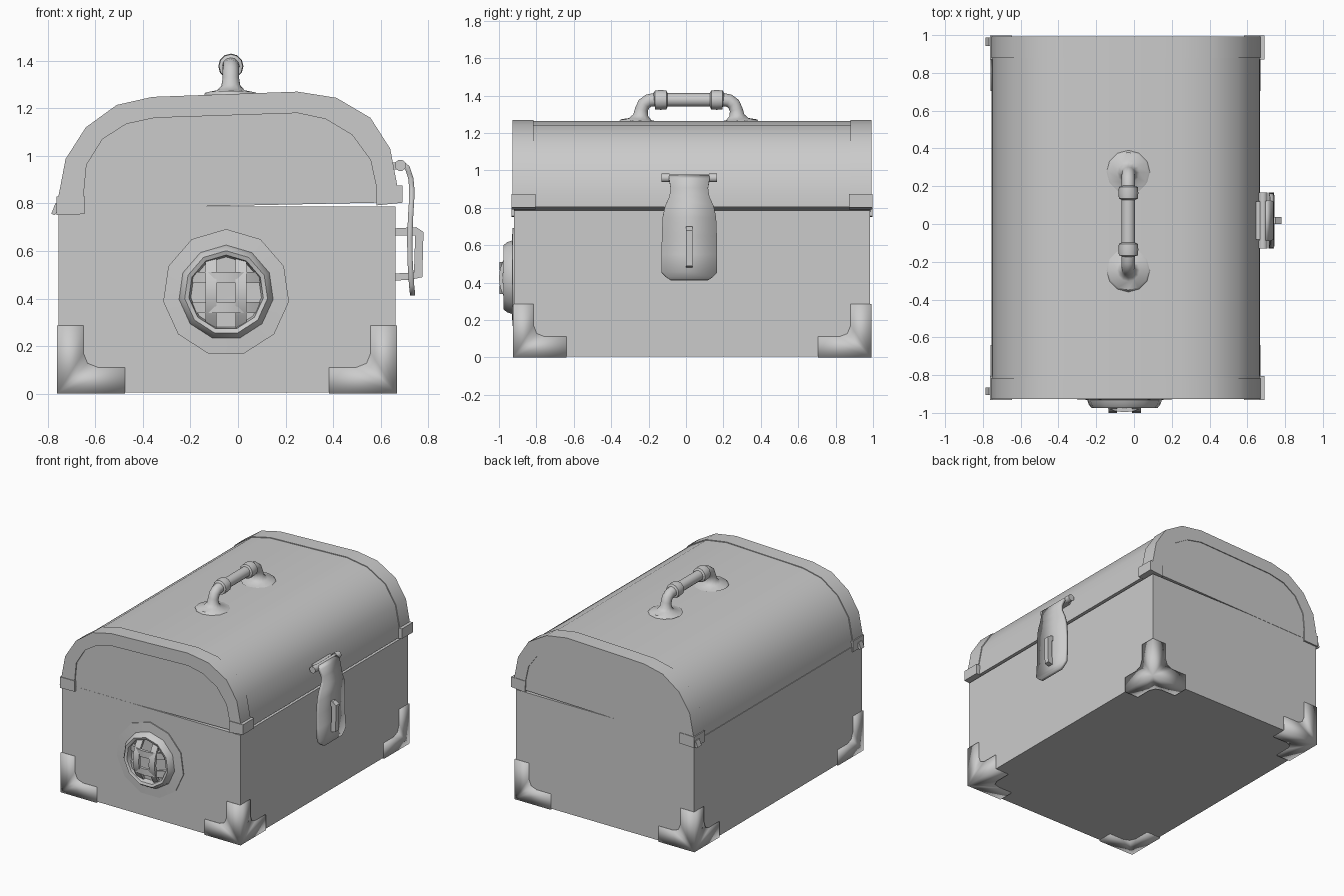
import bpy, bmesh
from math import radians, pi, cos, sin
from mathutils import Vector, Matrix

if "Cube" in bpy.data.objects:
    bpy.data.objects.remove(bpy.data.objects["Cube"])


def finish(name, bm, angle=35):
    bmesh.ops.remove_doubles(bm, verts=bm.verts, dist=0.0002)
    bmesh.ops.recalc_face_normals(bm, faces=bm.faces)
    me = bpy.data.meshes.new(name)
    bm.to_mesh(me)
    bm.free()
    me.shade_smooth()
    me.set_sharp_from_angle(angle=radians(angle))
    ob = bpy.data.objects.new(name, me)
    bpy.context.collection.objects.link(ob)
    return ob


def prism(name, pts, axis, lo, hi, angle=35):
    """Extrude a 2D outline along x, y or z between lo and hi."""
    place = {'x': lambda u, v, t: (t, u, v),
             'y': lambda u, v, t: (u, t, v),
             'z': lambda u, v, t: (u, v, t)}[axis]
    bm = bmesh.new()
    a = [bm.verts.new(place(u, v, lo)) for u, v in pts]
    b = [bm.verts.new(place(u, v, hi)) for u, v in pts]
    n = len(pts)
    bm.faces.new(a)
    bm.faces.new(b[::-1])
    for i in range(n):
        j = (i + 1) % n
        bm.faces.new((a[i], b[i], b[j], a[j]))
    return finish(name, bm, angle)


def box(name, x0, x1, y0, y1, z0, z1):
    return prism(name, [(x0, z0), (x1, z0), (x1, z1), (x0, z1)], 'y', y0, y1)


def tube(name, path, sides=12):
    """Skin a path in a yz plane; path holds (x, y, z, radius)."""
    bm = bmesh.new()
    pts = [Vector(p[:3]) for p in path]
    rings = []
    for i, p in enumerate(pts):
        d = (pts[min(i + 1, len(pts) - 1)] - pts[max(i - 1, 0)]).normalized()
        s = Vector((1, 0, 0))
        t = d.cross(s)
        rings.append([bm.verts.new(p + path[i][3] * (s * cos(k * 2 * pi / sides) + t * sin(k * 2 * pi / sides)))
                      for k in range(sides)])
    for r, q in zip(rings, rings[1:]):
        for k in range(sides):
            m = (k + 1) % sides
            bm.faces.new((r[k], r[m], q[m], q[k]))
    bm.faces.new(rings[0])
    bm.faces.new(rings[-1])
    return finish(name, bm, 45)


Y0, Y1 = -0.92, 0.985
X0, X1 = -0.755, 0.663

# box body
box("body", X0, X1, Y0, Y1, 0.006, 0.787)

# slightly raised domed lid
outer = [(-0.757, 0.775), (-0.755, 0.83), (-0.725, 0.987), (-0.64, 1.12), (-0.51, 1.214), (-0.36, 1.248),
         (0.25, 1.27), (0.414, 1.244), (0.557, 1.16), (0.64, 1.03), (0.67, 0.874), (0.672, 0.805)]
inner = [(-0.65, 0.777), (-0.65, 0.828), (-0.637, 0.962), (-0.57, 1.07), (-0.47, 1.134), (-0.35, 1.16),
         (0.25, 1.18), (0.368, 1.155), (0.48, 1.088), (0.557, 0.983), (0.582, 0.87), (0.583, 0.803)]
lid = [(-0.043 + (x + 0.043) * 0.992, 0.79 + (z - 0.79) * 0.989) for x, z in outer]
prism("lid", lid, 'y', Y0 + 0.001, Y1 + 0.002)

# lid end bands and their feet
for tag, a, b, fa, fb in (("front", -0.927, -0.815, -0.932, -0.805), ("back", 0.88, 0.993, 0.872, 0.997)):
    prism(tag + "_lid_band", outer + inner[::-1], 'y', a, b)
    prism(tag + "_left_band_foot", [(-0.763, 0.752), (-0.645, 0.755), (-0.646, 0.832), (-0.763, 0.83)], 'y', fa, fb)
    prism(tag + "_right_band_foot", [(0.583, 0.792), (0.692, 0.803), (0.692, 0.875), (0.583, 0.873)], 'y', fa, fb)

# rear hinge clips
for tag, a, b in (("front", -0.905, -0.865), ("back", 0.943, 0.988)):
    prism(tag + "_hinge_clip", [(-0.772, 0.75), (-0.755, 0.77), (-0.755, 0.80), (-0.768, 0.80), (-0.785, 0.757)],
          'y', a, b)

# bottom corner guards: three folded L plates each
L, W, C = 0.28, 0.105, 0.165
ell = [(0, 0), (L, 0), (L, W), (C, W), (0.122, 0.122), (W, C), (W, L), (0, L)]
for tag, ox, sx, oy, sy in (("front_left", X0, 1, Y0, 1), ("front_right", X1, -1, Y0, 1),
                            ("back_left", X0, 1, Y1, -1), ("back_right", X1, -1, Y1, -1)):
    bm = bmesh.new()
    for f in (lambda u, v: (u, v, 0), lambda u, v: (u, 0, v), lambda u, v: (0, u, v)):
        vs = []
        for u, v in ell:
            x, y, z = f(u, v)
            vs.append(bm.verts.new((ox + sx * x, oy + sy * y, 0.006 + z)))
        bm.faces.new(vs)
    ob = finish(tag + "_corner_guard", bm, 120)
    mod = ob.modifiers.new("thickness", 'SOLIDIFY')
    mod.thickness, mod.offset, mod.use_even_offset = 0.012, 0, True

# carrying handle with flared feet and collars
HX = -0.03
half = [(-0.245, 1.258, 0.115), (-0.245, 1.266, 0.105), (-0.244, 1.274, 0.06), (-0.242, 1.295, 0.04),
        (-0.238, 1.325, 0.035), (-0.225, 1.355, 0.035), (-0.2, 1.373, 0.035), (-0.17, 1.377, 0.036),
        (-0.166, 1.377, 0.05), (-0.135, 1.377, 0.053), (-0.105, 1.377, 0.05), (-0.098, 1.377, 0.036)]
left = [(HX, y, z, r) for y, z, r in half]
right = [(HX, 0.03 - y, z, r) for y, z, r in half[::-1]]
tube("handle", left + right)

# round vent on the front: flange, raised ring and recess
VX, VZ, N = -0.05, 0.425, 11
bm = bmesh.new()
prof = [(0.267, -0.915), (0.267, -0.927), (0.2, -0.931), (0.192, -0.955), (0.176, -0.975),
        (0.158, -0.968), (0.15, -0.928), (0.0, -0.926)]
vs = [bm.verts.new((VX, y, VZ + r)) for r, y in prof]
es = [bm.edges.new(e) for e in zip(vs, vs[1:])]
bmesh.ops.spin(bm, geom=vs + es, cent=(VX, 0, VZ), axis=(0, 1, 0), angle=2 * pi, steps=N)
finish("vent_ring", bm, 45)


# domed lattice over the vent
def dome(t, d):
    return -0.944 - 0.067 * (1 - (t * t + d * d) / 0.0256)


ts = [-0.148 + 0.296 * i / 6 for i in range(7)]
for i, d in enumerate((-0.063, 0.063)):
    front = [(t, dome(t, d)) for t in ts]
    back = [(t, y + 0.02) for t, y in front[::-1]]
    loop = front + back
    c = VX + d
    prism(f"vent_upright_{i}", [(y, VZ + t) for t, y in loop], 'x', c - 0.023, c + 0.023)
    c = VZ + d
    prism(f"vent_crossbar_{i}", [(VX + t, y + 0.004) for t, y in loop], 'z', c - 0.023, c + 0.023)

# latch plate: rows of x, z and half width
CY = 0.018
rows = [(0.69, 0.968, 0.108), (0.712, 0.95, 0.108), (0.727, 0.905, 0.1), (0.731, 0.86, 0.107),
        (0.73, 0.81, 0.13), (0.726, 0.75, 0.143), (0.722, 0.65, 0.147), (0.724, 0.55, 0.149),
        (0.73, 0.455, 0.149), (0.733, 0.43, 0.125), (0.734, 0.413, 0.1)]
bm = bmesh.new()
strip = [[bm.verts.new((x, CY + s * w, z)) for s in (-1, 1)] for x, z, w in rows]
for p, q in zip(strip, strip[1:]):
    bm.faces.new((p[0], p[1], q[1], q[0]))
plate = finish("latch_plate", bm)
mod = plate.modifiers.new("thickness", 'SOLIDIFY')
mod.thickness, mod.offset = 0.022, 0

# latch hinge pin, its mount and the staple
pin = [(0.683 + 0.02 * cos(k * pi / 5), 0.96 + 0.02 * sin(k * pi / 5)) for k in range(10)]
prism("latch_pin", pin, 'y', CY - 0.115, CY + 0.115, 45)
for tag, a, b in (("front", -0.148, -0.105), ("back", 0.105, 0.148)):
    knob = [(0.683 + (x - 0.683) * 1.2, 0.96 + (z - 0.96) * 1.2) for x, z in pin]
    prism(tag + "_latch_pin_end", knob, 'y', CY + a, CY + b, 45)
box("latch_mount", 0.635, 0.682, CY - 0.1, CY + 0.1, 0.942, 0.972)
prism("latch_staple", [(0.655, 0.695), (0.75, 0.70), (0.78, 0.68), (0.775, 0.49), (0.73, 0.48), (0.655, 0.475),
                       (0.655, 0.505), (0.74, 0.51), (0.745, 0.665), (0.655, 0.665)], 'y', 0.0, 0.036)
